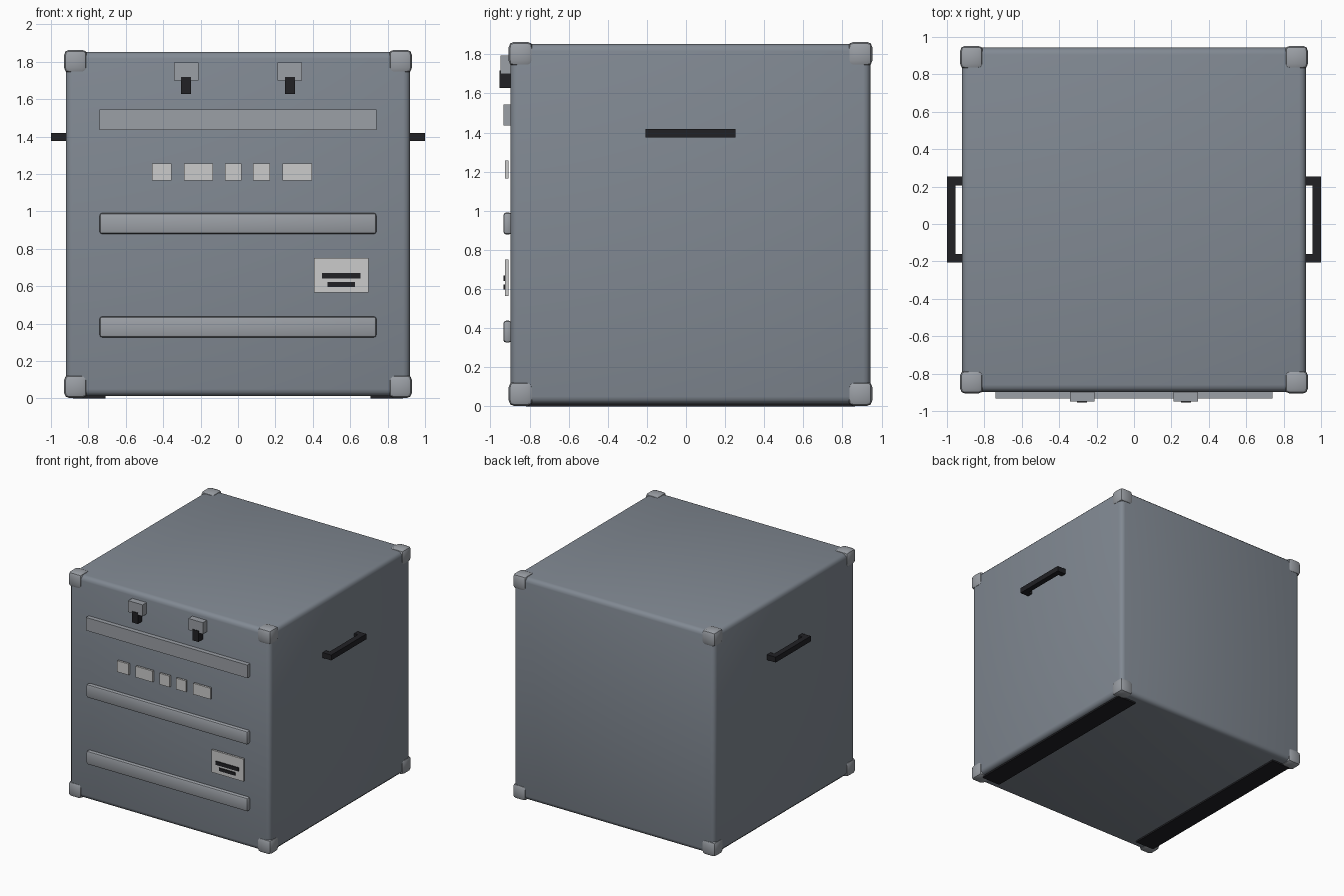
import bpy
from math import radians

if "Cube" in bpy.data.objects:
    bpy.data.objects.remove(bpy.data.objects["Cube"])


def material(name, r, g, b):
    m = bpy.data.materials.new(name)
    m.diffuse_color = (r, g, b, 1)
    m.use_nodes = True
    m.node_tree.nodes["Principled BSDF"].inputs["Base Color"].default_value = m.diffuse_color
    return m


SHELL = material("shell_grey", 0.22, 0.25, 0.29)
METAL = material("metal_grey", 0.33, 0.35, 0.38)
LABEL = material("label_grey", 0.55, 0.57, 0.58)
BLACK = material("black", 0.015, 0.015, 0.018)


def box(name, x, y, z, mat, bevel=0, segments=2):
    """Box from (min, max) ranges, optionally with rounded edges."""
    bpy.ops.mesh.primitive_cube_add(size=1, location=[sum(r) / 2 for r in (x, y, z)])
    ob = bpy.context.object
    ob.name = name
    ob.scale = [r[1] - r[0] for r in (x, y, z)]
    bpy.ops.object.transform_apply(location=False, rotation=False, scale=True)
    ob.data.materials.append(mat)
    if bevel:
        mod = ob.modifiers.new("bevel", 'BEVEL')
        mod.width, mod.segments = bevel, segments
        bpy.ops.object.modifier_apply(modifier="bevel")
        bpy.ops.object.shade_smooth_by_angle(angle=radians(35))
    return ob


def around(c, half):
    return (c - half, c + half)


CY, CZ = 0.023, 0.933      # case centre
FRONT = CY - 0.92          # front face of the case

# Case body
box("case_body", around(0, 0.92), around(CY, 0.92), around(CZ, 0.92), SHELL, 0.037, 3)

# Eight corner protectors
for sx in (-1, 1):
    for sy in (-1, 1):
        for sz in (-1, 1):
            box("corner_protector", around(sx * 0.868, 0.062), around(CY + sy * 0.868, 0.062),
                around(CZ + sz * 0.869, 0.062), METAL, 0.028, 2)

for s in (-1, 1):
    # Side handles: grip bar and two posts
    box("handle_grip", around(s * 0.977, 0.023), around(CY, 0.23), around(1.397, 0.022), BLACK)
    for t in (-1, 1):
        box("handle_post", around(s * 0.935, 0.025), around(CY + t * 0.207, 0.023),
            around(1.397, 0.022), BLACK)
    # Base skids
    box("base_skid", around(s * 0.795, 0.087), around(CY, 0.84), (0, 0.03), BLACK)
    # Front latches: plate and hanging tab
    box("latch_plate", around(s * 0.276, 0.066), (-0.949, FRONT + 0.01), (1.70, 1.795), METAL)
    box("latch_tab", around(s * 0.278, 0.027), (-0.954, FRONT), (1.627, 1.718), BLACK)

# Front rails, the top one square and the lower two rounded
box("top_rail", (-0.74, 0.74), (-0.934, FRONT + 0.005), (1.436, 1.544), METAL)
for z in (0.935, 0.382):
    box("lower_rail", (-0.74, 0.74), (-0.934, FRONT + 0.005), around(z, 0.056), METAL, 0.014, 2)

# Row of small plates
for x in ((-0.46, -0.355), (-0.29, -0.135), (-0.07, 0.02), (0.08, 0.17), (0.237, 0.395)):
    box("small_plate", x, (-0.926, -0.909), (1.165, 1.257), LABEL)

# Data plate with two dark bars
box("data_plate", (0.406, 0.698), (-0.926, -0.909), (0.565, 0.75), LABEL)
box("data_bar_long", (0.448, 0.656), (-0.934, -0.908), (0.64, 0.67), BLACK)
box("data_bar_short", (0.478, 0.625), (-0.934, -0.908), (0.597, 0.622), BLACK)
